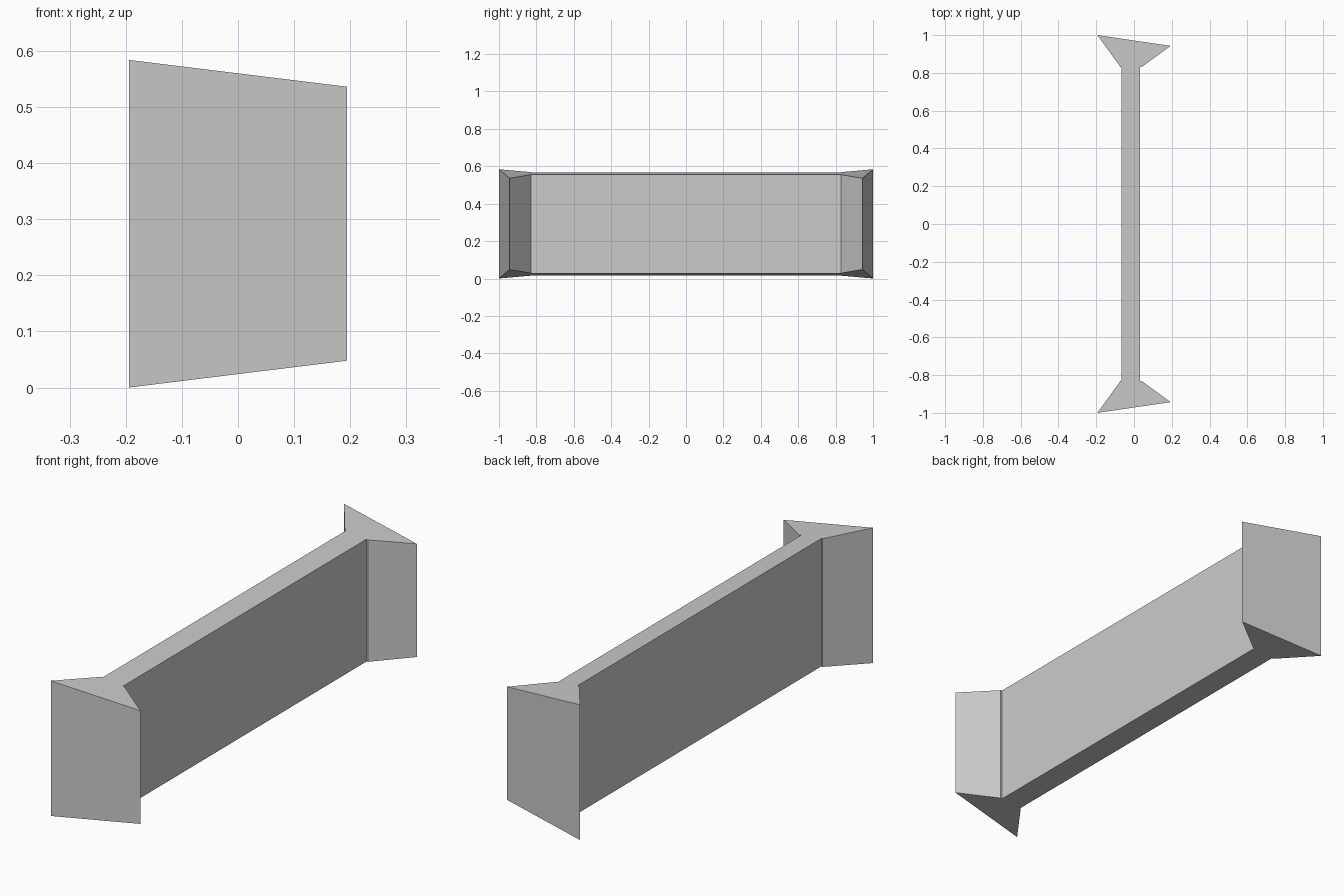
import bpy
import bmesh

cube = bpy.data.objects.get("Cube")
if cube:
    bpy.data.objects.remove(cube, do_unlink=True)

# Single light grey material
grey = bpy.data.materials.new("light grey")
grey.use_nodes = True
colour = (0.6, 0.6, 0.6, 1)
grey.diffuse_color = colour
grey.node_tree.nodes["Principled BSDF"].inputs["Base Color"].default_value = colour

# Plan outline: thin web with a small step into a flared, slanted flange
right_half = [(0.032, 0.83), (0.039, 0.83), (0.194, 0.943)]
left_half = [(-0.194, 1.0), (-0.071, 0.83), (-0.065, 0.83)]
back = right_half + left_half
outline = back + [(x, -y) for x, y in reversed(back)]

MID_Z = 0.292
SLOPE = 0.123


def half_height(x):
    """The beam is taller towards -x, tapering above and below."""
    return 0.268 - SLOPE * x


# Flanged beam: sloping top and bottom caps joined by upright walls
bm = bmesh.new()
top = [bm.verts.new((x, y, MID_Z + half_height(x))) for x, y in outline]
bottom = [bm.verts.new((x, y, MID_Z - half_height(x))) for x, y in outline]
bm.faces.new(top)
bm.faces.new(bottom[::-1])
for i in range(len(outline)):
    j = (i + 1) % len(outline)
    bm.faces.new((bottom[i], bottom[j], top[j], top[i]))
bmesh.ops.recalc_face_normals(bm, faces=bm.faces)

mesh = bpy.data.meshes.new("flanged_beam")
bm.to_mesh(mesh)
bm.free()
mesh.materials.append(grey)
beam = bpy.data.objects.new("flanged_beam", mesh)
bpy.context.collection.objects.link(beam)
